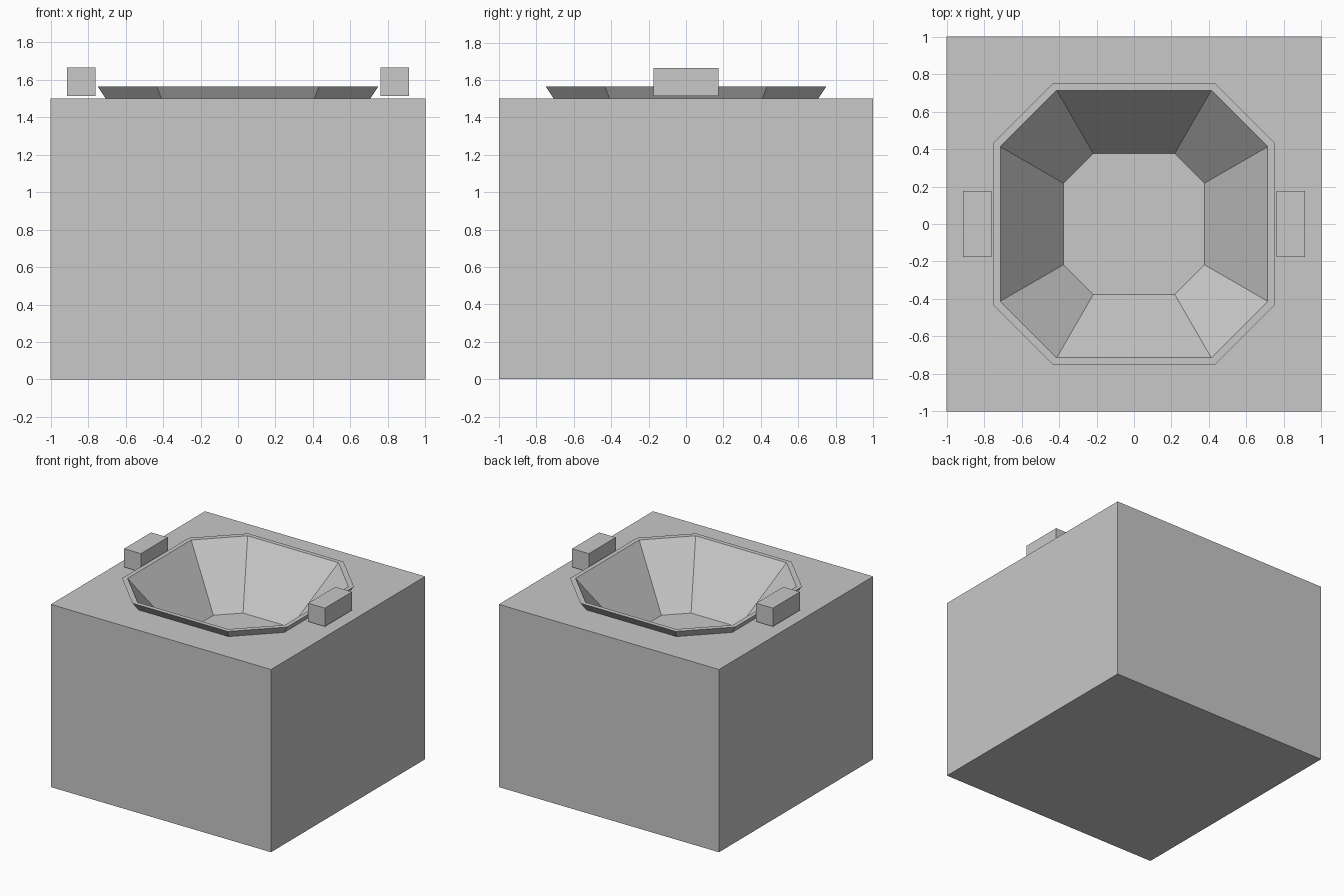
import bpy, bmesh

if "Cube" in bpy.data.objects:
    bpy.data.objects.remove(bpy.data.objects["Cube"])

grey = bpy.data.materials.new("plain_grey")
grey.diffuse_color = (0.58, 0.58, 0.58, 1)
grey.use_nodes = True
grey.node_tree.nodes["Principled BSDF"].inputs["Base Color"].default_value = grey.diffuse_color


def finish(name, bm):
    bmesh.ops.recalc_face_normals(bm, faces=bm.faces[:])
    mesh = bpy.data.meshes.new(name)
    bm.to_mesh(mesh)
    bm.free()
    mesh.materials.append(grey)
    obj = bpy.data.objects.new(name, mesh)
    bpy.context.collection.objects.link(obj)
    return obj


def box(name, lo, hi):
    bm = bmesh.new()
    bmesh.ops.create_cube(bm, size=1)
    for v in bm.verts:
        for i in range(3):
            v.co[i] = lo[i] if v.co[i] < 0 else hi[i]
    return finish(name, bm)


def octagon_loft(name, rings):
    """Stack chamfered-square rings (half width, z), capped at both ends."""
    bm = bmesh.new()
    loops = []
    for w, z in rings:
        c = w * 0.578
        pts = [(w, -c), (w, c), (c, w), (-c, w), (-w, c), (-w, -c), (-c, -w), (c, -w)]
        loops.append([bm.verts.new((x, y, z)) for x, y in pts])
    for a, b in zip(loops, loops[1:]):
        for i in range(8):
            j = (i + 1) % 8
            bm.faces.new((a[i], a[j], b[j], b[i]))
    bm.faces.new(loops[0])
    bm.faces.new(loops[-1])
    return finish(name, bm)


# Solid base block with a recess for the basin
block = box("base_block", (-1, -1, 0), (1, 1, 1.5))
cutter = octagon_loft("recess_cutter", [(0.395, 1.085), (0.738, 1.58)])
cutter.hide_render = True
cut = block.modifiers.new("recess", 'BOOLEAN')
cut.operation = 'DIFFERENCE'
cut.solver = 'EXACT'
cut.object = cutter
bpy.context.view_layer.objects.active = block
block.select_set(True)
bpy.ops.object.modifier_apply(modifier=cut.name)
bpy.data.objects.remove(cutter)

# Basin: outer floor, outer rim, inner rim, inner floor
octagon_loft("basin", [(0.413, 1.06), (0.75, 1.565), (0.714, 1.565), (0.376, 1.112)])

# Side blocks beside the rim
for side, name in ((-1, "left_side_block"), (1, "right_side_block")):
    x0, x1 = sorted((side * 0.76, side * 0.912))
    box(name, (x0, -0.175, 1.514), (x1, 0.175, 1.665))
